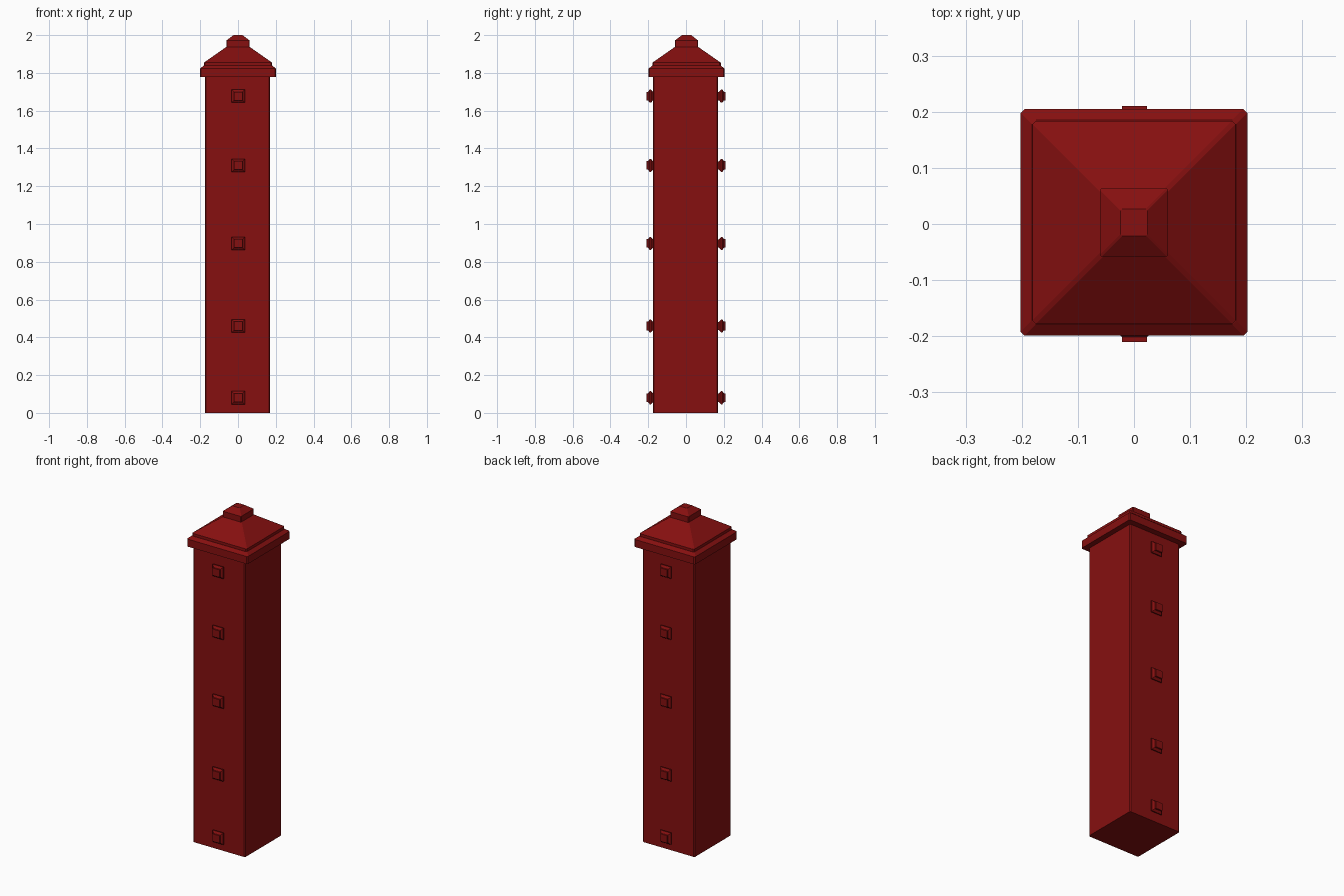
import bpy
import bmesh
from mathutils import Matrix, Vector

old = bpy.data.objects.get("Cube")
if old:
    bpy.data.objects.remove(old, do_unlink=True)

red = bpy.data.materials.new("dark red paint")
red.use_nodes = True
colour = (0.24, 0.005, 0.005, 1)
red.diffuse_color = colour
red.node_tree.nodes["Principled BSDF"].inputs["Base Color"].default_value = colour


def square_loft(name, rings, corner=0.0, place=Matrix()):
    """Closed solid through square rings (half width, height) with cut corners."""
    bm = bmesh.new()
    loops = []
    for half, z in rings:
        if corner:
            k = half - corner
            quarter = [(half, -k), (half, k)]
        else:
            quarter = [(half, half)]
        pts = []
        for _ in range(4):
            pts += quarter
            quarter = [(-y, x) for x, y in quarter]
        loops.append([bm.verts.new(place @ Vector((x, y, z))) for x, y in pts])
    n = len(loops[0])
    for low, high in zip(loops, loops[1:]):
        for i in range(n):
            j = (i + 1) % n
            bm.faces.new((low[i], low[j], high[j], high[i]))
    bm.faces.new(loops[0][::-1])
    bm.faces.new(loops[-1])
    bmesh.ops.recalc_face_normals(bm, faces=bm.faces)
    mesh = bpy.data.meshes.new(name)
    bm.to_mesh(mesh)
    bm.free()
    mesh.materials.append(red)
    obj = bpy.data.objects.new(name, mesh)
    bpy.context.collection.objects.link(obj)
    return obj


# Square shaft
square_loft("shaft", [(0.173, 0), (0.173, 1.78)], 0.006,
            Matrix.Translation((-0.003, -0.003, 0)))

# Stepped cap: ledge, sloping roof and small finial
top = Matrix.Translation((0, 0.003, 0))
square_loft("cap_ledge", [(0.202, 1.777), (0.202, 1.822), (0.182, 1.838)], 0.007, top)
square_loft("cap_roof", [(0.181, 1.83), (0.181, 1.854), (0.058, 1.94)], 0.006, top)
square_loft("finial", [(0.061, 1.936), (0.061, 1.972), (0.024, 2.0)], 0.003, top)

# Square studs: flared flange with a straight tip, on the front and back
stud = [(0.022, 0.165), (0.022, 0.174), (0.035, 0.186), (0.035, 0.192),
        (0.0225, 0.201), (0.0225, 0.21)]
for side, turn in (("front", 90), ("back", -90)):
    rotate = Matrix.Rotation(turn * 3.14159265 / 180, 4, "X")
    for i, z in enumerate((0.08, 0.46, 0.897, 1.31, 1.677)):
        place = Matrix.Translation((0.001, 0, z)) @ rotate
        square_loft(f"{side}_stud_{i + 1}", stud, 0, place)
